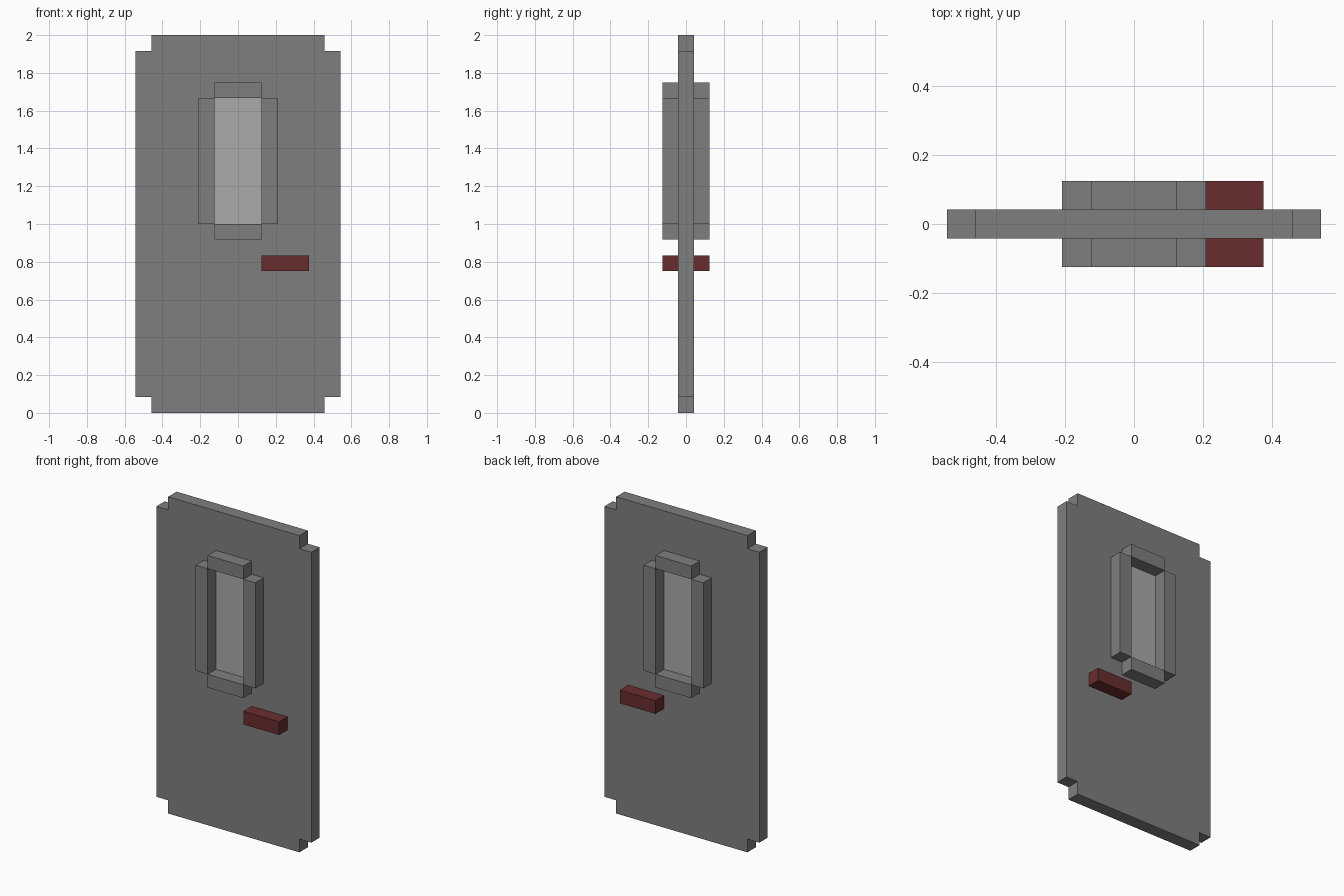
import bpy
import bmesh
from mathutils import Vector

cube = bpy.data.objects.get("Cube")
if cube:
    bpy.data.objects.remove(cube, do_unlink=True)

U = 1 / 12  # one module: the slab is 13 x 1 x 24 modules


def material(name, rgb):
    m = bpy.data.materials.new(name)
    m.use_nodes = True
    m.diffuse_color = (*rgb, 1)
    m.node_tree.nodes["Principled BSDF"].inputs["Base Color"].default_value = (*rgb, 1)
    return m


def finish(name, bm, *mats):
    bmesh.ops.recalc_face_normals(bm, faces=bm.faces)
    mesh = bpy.data.meshes.new(name)
    bm.to_mesh(mesh)
    bm.free()
    for m in mats:
        mesh.materials.append(m)
    obj = bpy.data.objects.new(name, mesh)
    bpy.context.collection.objects.link(obj)
    return obj


def box(name, x0, x1, z0, z1, half_depth, mat):
    bm = bmesh.new()
    bmesh.ops.create_cube(bm, size=1)
    size = Vector((x1 - x0, 2 * half_depth, z1 - z0)) * U
    centre = Vector(((x0 + x1) / 2, 0, (z0 + z1) / 2)) * U
    for v in bm.verts:
        v.co = v.co * size + centre
    return finish(name, bm, mat)


steel = material("grey steel", (0.212, 0.212, 0.212))
glass = material("pale glass", (0.402, 0.402, 0.402))
red = material("dark red", (0.141, 0.027, 0.027))

# Door slab: rectangle with square notched corners, extruded through its depth
bm = bmesh.new()
outline = [(6.5, 1), (6.5, 23), (5.5, 23), (5.5, 24)]
outline += [(-x, z) for x, z in reversed(outline)]
outline += [(-5.5, 0), (5.5, 0)]
outline.insert(-2, (-5.5, 1))
outline.append((5.5, 1))
face = bm.faces.new([bm.verts.new((x * U, -U / 2, z * U)) for x, z in outline])
extruded = bmesh.ops.extrude_face_region(bm, geom=[face], use_keep_orig=True)
back = [g for g in extruded["geom"] if isinstance(g, bmesh.types.BMVert)]
bmesh.ops.translate(bm, verts=back, vec=(0, U, 0))

# Window: split the slab along the opening's edges and colour the middle faces
for point, normal in (((-1.5, 0, 0), (1, 0, 0)), ((1.5, 0, 0), (1, 0, 0)),
                      ((0, 0, 12), (0, 0, 1)), ((0, 0, 20), (0, 0, 1))):
    bmesh.ops.bisect_plane(bm, geom=bm.verts[:] + bm.edges[:] + bm.faces[:],
                           plane_co=Vector(point) * U, plane_no=normal)
for f in bm.faces:
    c = f.calc_center_median() / U
    f.material_index = int(abs(c.x) < 1.5 and 12 < c.z < 20)
finish("door_slab", bm, steel, glass)

# Window frame bars, standing proud on both sides
for side, sign in (("left", 1), ("right", -1)):
    x0, x1 = sorted((1.5 * sign, 2.5 * sign))
    box(f"window_frame_{side}", x0, x1, 12, 20, 1.5, steel)
for end, z in (("bottom", 11), ("top", 20)):
    box(f"window_frame_{end}", -1.5, 1.5, z, z + 1, 1.5, steel)

# Handle bar through the slab
box("handle", 1.5, 4.5, 9, 10, 1.5, red)
